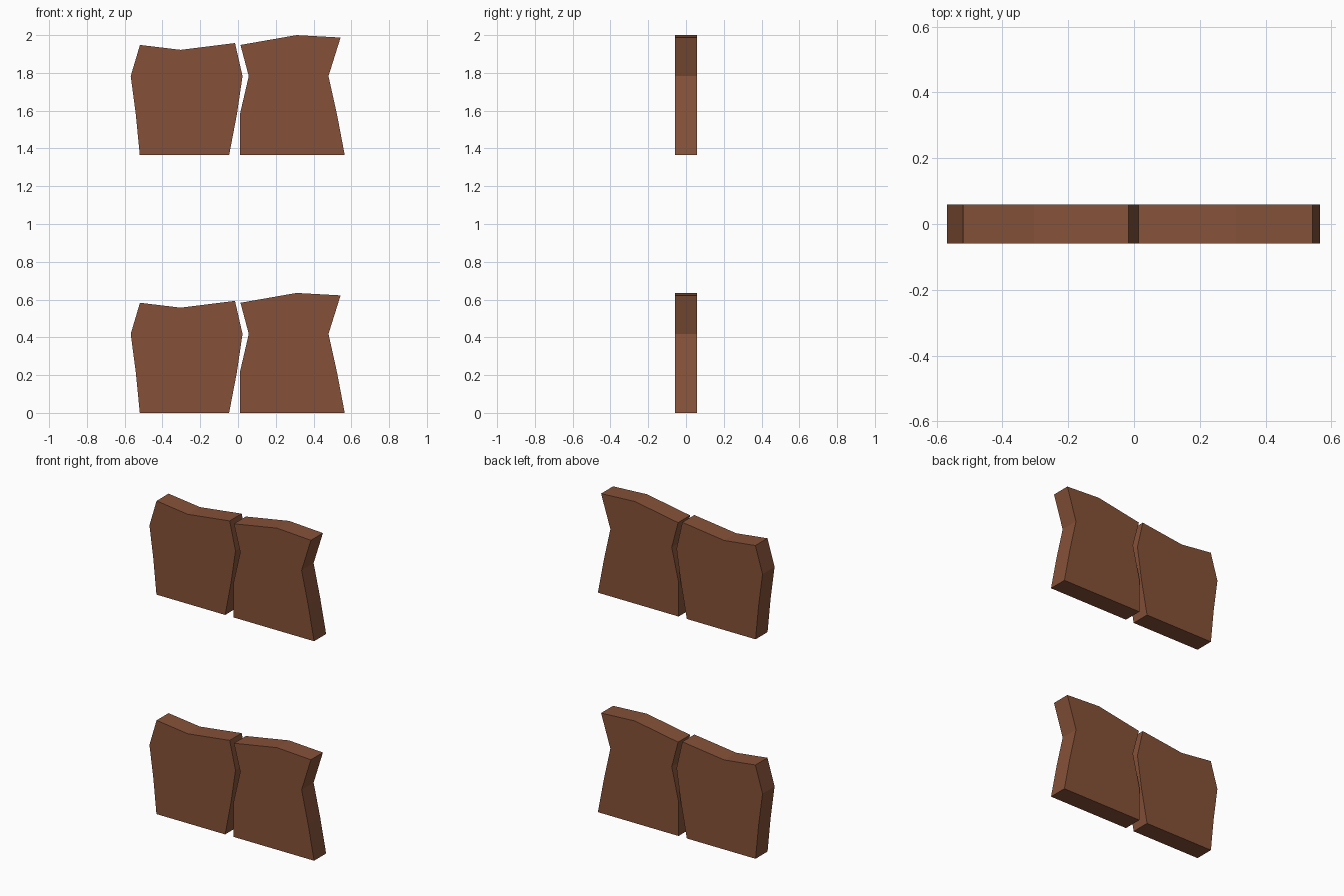
import bpy, bmesh

if "Cube" in bpy.data.objects:
    bpy.data.objects.remove(bpy.data.objects["Cube"])

HALF_T = 0.059          # half the plank thickness
TIERS = (0.0, 1.365)    # base height of the lower and upper boards

wood = bpy.data.materials.new("brown_wood")
wood.diffuse_color = (0.235, 0.083, 0.040, 1)
wood.use_nodes = True
wood.node_tree.nodes["Principled BSDF"].inputs["Base Color"].default_value = wood.diffuse_color

# Outlines in x, z, counter-clockwise seen from the front
LEFT = [(-0.52, 0), (-0.047, 0), (-0.006, 0.215), (0.024, 0.418), (-0.016, 0.593),
        (-0.304, 0.557), (-0.519, 0.583), (-0.568, 0.418), (-0.541, 0.215)]
RIGHT = [(0.01, 0), (0.565, 0), (0.524, 0.215), (0.479, 0.418), (0.543, 0.622),
         (0.31, 0.635), (0.013, 0.583), (0.057, 0.418), (0.01, 0.215)]


def board(name, outline, z0):
    """Extrude an outline along y into a flat board."""
    bm = bmesh.new()
    face = bm.faces.new([bm.verts.new((x, -HALF_T, z + z0)) for x, z in outline])
    ext = bmesh.ops.extrude_face_region(bm, geom=[face], use_keep_orig=True)
    verts = [g for g in ext["geom"] if isinstance(g, bmesh.types.BMVert)]
    bmesh.ops.translate(bm, verts=verts, vec=(0, 2 * HALF_T, 0))
    bmesh.ops.recalc_face_normals(bm, faces=bm.faces)
    mesh = bpy.data.meshes.new(name)
    bm.to_mesh(mesh)
    bm.free()
    mesh.materials.append(wood)
    bpy.context.collection.objects.link(bpy.data.objects.new(name, mesh))


# Two pairs of broken boards, one above the other
for tier, z0 in zip(("lower", "upper"), TIERS):
    board(tier + "_left_board", LEFT, z0)
    board(tier + "_right_board", RIGHT, z0)
